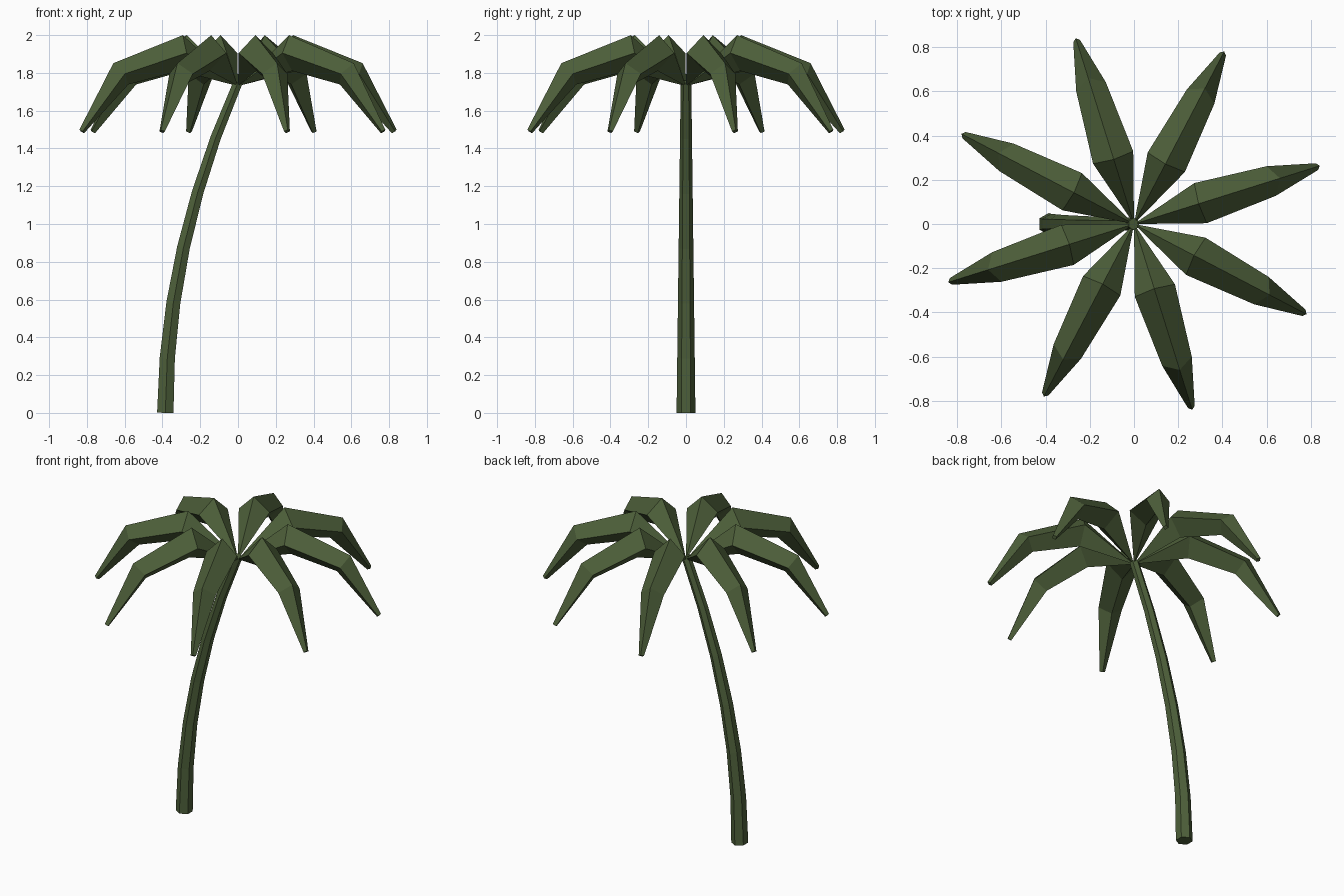
import bpy, bmesh, math
from mathutils import Vector, Matrix

cube = bpy.data.objects.get("Cube")
if cube:
    bpy.data.objects.remove(cube, do_unlink=True)

green = bpy.data.materials.new("palm green")
green.use_nodes = True
color = (0.075, 0.115, 0.042, 1)
green.diffuse_color = color
green.node_tree.nodes["Principled BSDF"].inputs["Base Color"].default_value = color


def loft(name, path, radii, sides, turn=0.0):
    """Tapered faceted tube along a path in the xz plane, turned about z."""
    pts = [Vector((x, 0, z)) for x, z in path]
    side = Vector((0, 1, 0))
    bm = bmesh.new()
    rings = []
    for i, (p, r) in enumerate(zip(pts, radii)):
        before = (p - pts[i - 1]).normalized() if i else Vector()
        after = (pts[i + 1] - p).normalized() if i < len(pts) - 1 else Vector()
        normal = side.cross(before + after).normalized()
        ring = []
        for k in range(sides):
            a = math.tau * k / sides
            ring.append(bm.verts.new(p + r * (math.cos(a) * side + math.sin(a) * normal)))
        rings.append(ring)
    for lower, upper in zip(rings, rings[1:]):
        for k in range(sides):
            n = (k + 1) % sides
            bm.faces.new((lower[k], lower[n], upper[n], upper[k]))
    bm.faces.new(rings[0])
    bm.faces.new(rings[-1])
    # Merge a pointed start into a single vertex
    bmesh.ops.remove_doubles(bm, verts=bm.verts, dist=0.0005)
    bmesh.ops.recalc_face_normals(bm, faces=bm.faces)
    bm.transform(Matrix.Rotation(turn, 4, "Z"))
    mesh = bpy.data.meshes.new(name)
    bm.to_mesh(mesh)
    bm.free()
    mesh.materials.append(green)
    obj = bpy.data.objects.new(name, mesh)
    bpy.context.collection.objects.link(obj)
    return obj


# Leaning six-sided trunk, bent along a parabola
steps = 6
ts = [i / steps for i in range(steps + 1)]
trunk_path = [(-0.385 * (1 - t * t), 1.75 * t) for t in ts]
loft("trunk", trunk_path, [0.05 - 0.022 * t for t in ts], 6)

# Eight drooping diamond-section fronds
frond_path = [(0, 1.73), (0.315, 1.905), (0.65, 1.795), (0.867, 1.49)]
frond_radii = [0, 0.095, 0.07, 0.016]
for i in range(8):
    loft(f"frond_{i + 1}", frond_path, frond_radii, 4, math.radians(17.4 + 45 * i))
